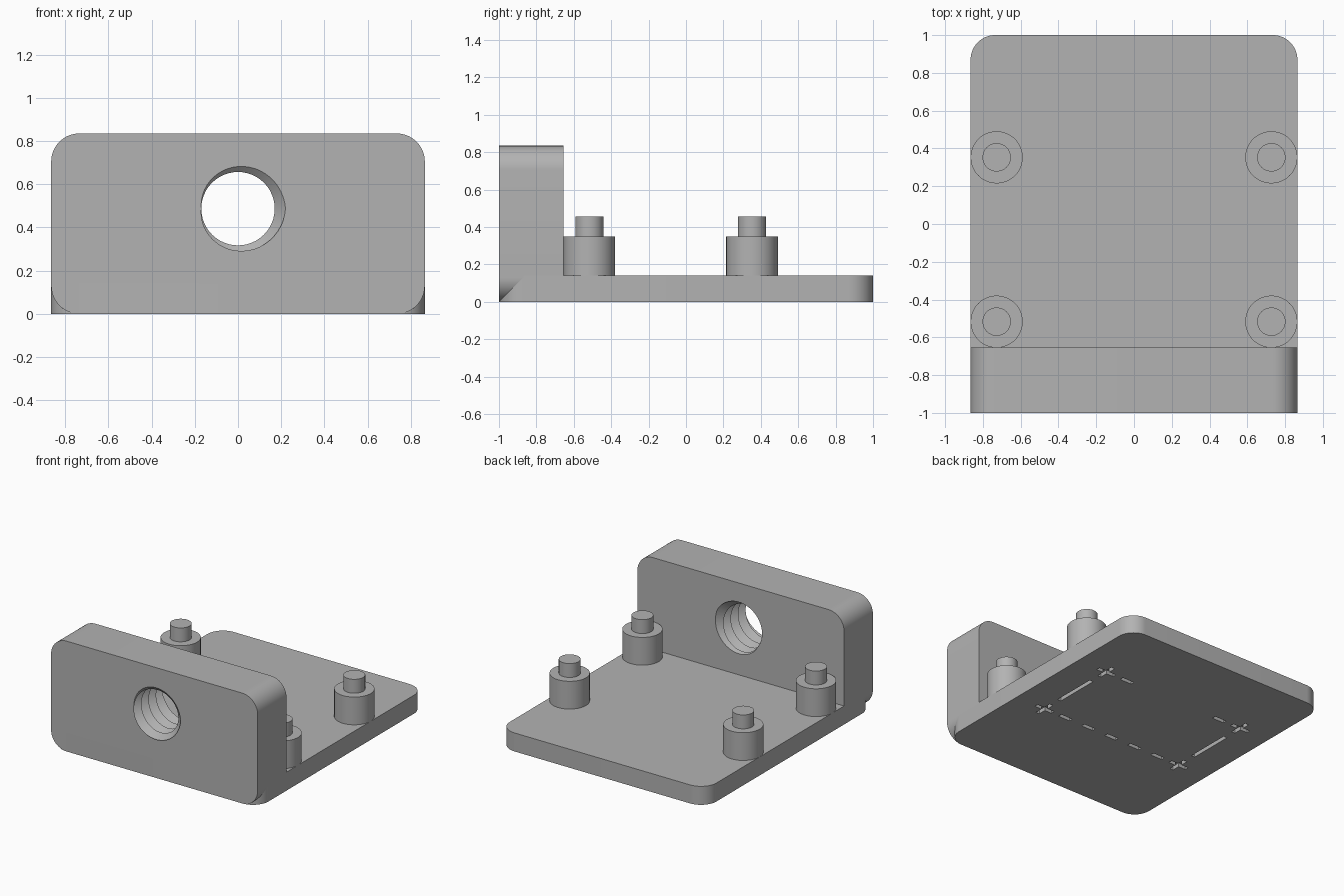
import bpy
import bmesh
import math
from mathutils import Matrix, Vector

if "Cube" in bpy.data.objects:
    bpy.data.objects.remove(bpy.data.objects["Cube"])

grey = bpy.data.materials.new("plain grey")
grey.use_nodes = True
grey.diffuse_color = (0.45, 0.45, 0.45, 1)
grey.node_tree.nodes["Principled BSDF"].inputs["Base Color"].default_value = grey.diffuse_color

HALF_W, FILLET = 0.865, 0.13
PLATE_H, WALL_H, WALL_BACK = 0.14, 0.835, -0.655


def make_object(name, bm):
    bmesh.ops.recalc_face_normals(bm, faces=bm.faces[:])
    mesh = bpy.data.meshes.new(name)
    bm.to_mesh(mesh)
    bm.free()
    mesh.materials.append(grey)
    obj = bpy.data.objects.new(name, mesh)
    bpy.context.collection.objects.link(obj)
    return obj


def activate(obj):
    bpy.ops.object.select_all(action="DESELECT")
    obj.select_set(True)
    bpy.context.view_layer.objects.active = obj


def smooth(obj):
    activate(obj)
    bpy.ops.object.shade_smooth_by_angle(angle=math.radians(30))


def add_box(bm, low, high):
    low, high = Vector(low), Vector(high)
    matrix = Matrix.Translation((low + high) / 2) @ Matrix.Diagonal((*(high - low), 1))
    return bmesh.ops.create_cube(bm, size=1, matrix=matrix)["verts"]


def rounded_slab(name, low, high, axis):
    """Box whose four edges parallel to the axis are filleted."""
    bm = bmesh.new()
    add_box(bm, low, high)
    edges = [e for e in bm.edges
             if abs((e.verts[0].co - e.verts[1].co).normalized()[axis]) > 0.9]
    bmesh.ops.bevel(bm, geom=edges, offset=FILLET, segments=14, profile=0.5, affect="EDGES")
    return make_object(name, bm)


def cut(obj, cutter):
    cutter.hide_render = True
    mod = obj.modifiers.new("cut", "BOOLEAN")
    mod.operation, mod.solver, mod.object = "DIFFERENCE", "EXACT", cutter
    mod.use_self = True
    activate(obj)
    bpy.ops.object.modifier_apply(modifier=mod.name)
    bpy.data.objects.remove(cutter)


def thread_cutter(name, z, minor, major, pitch, turns, n=48):
    """Solid screw along y, with a V-shaped helical thread."""
    bm = bmesh.new()
    start = -1 - 1.5 * pitch
    count = turns * n

    def strand(radius, shift):
        return [bm.verts.new((radius * math.cos(math.tau * i / n),
                              start + pitch * (i / n + shift),
                              z - radius * math.sin(math.tau * i / n)))
                for i in range(count + 1)]

    crest, root = strand(minor, 0), strand(major, 0.5)
    for i in range(count):
        bm.faces.new((crest[i], crest[i + 1], root[i + 1], root[i]))
        if i + n < count:
            bm.faces.new((root[i], root[i + 1], crest[i + 1 + n], crest[i + n]))
    # close both ends with fans
    open_edges = [e for e in bm.edges if e.is_boundary]
    middle = start + pitch * turns / 2
    for side in (-1, 1):
        loop = [e for e in open_edges if (e.verts[0].co.y - middle) * side > 0]
        y = sum(e.verts[0].co.y for e in loop) / len(loop)
        hub = bm.verts.new((0, y, z))
        for e in loop:
            bm.faces.new((e.verts[0], e.verts[1], hub))
    return make_object(name, bm)


# Base plate
plate = rounded_slab("base_plate", (-HALF_W, -1, 0), (HALF_W, 1, PLATE_H), 2)

# Engraved dashed frame with corner crosses on the underside
marks = bmesh.new()


def groove(x, y, length_x, length_y):
    add_box(marks, (x - length_x / 2, y - length_y / 2, -0.05),
            (x + length_x / 2, y + length_y / 2, 0.03))


LINE, FRAME_X, FRONT_Y, REAR_Y = 0.03, 0.61, -0.245, 0.425
for side in (-1, 1):
    groove(side * FRAME_X, 0.09, LINE, 0.35)
    groove(side * 0.42, REAR_Y, 0.1, LINE)
    for y in (FRONT_Y, REAR_Y):
        groove(side * FRAME_X, y, LINE, 0.15)
        groove(side * FRAME_X, y, 0.15, LINE)
for step in range(-2, 3):
    groove(step * 0.21, FRONT_Y, 0.1, LINE)
cut(plate, make_object("underside_marks", marks))
smooth(plate)

# Upright wall with threaded hole
wall = rounded_slab("front_wall", (-HALF_W, -1, 0), (HALF_W, WALL_BACK, WALL_H), 1)
cut(wall, thread_cutter("thread", 0.487, 0.17, 0.22, 0.088, 8))
smooth(wall)

# Stepped mounting posts
for y, end in ((-0.517, "front"), (0.353, "rear")):
    for x, side in ((-0.727, "right"), (0.727, "left")):
        bm = bmesh.new()
        profile = [(0, 0.12), (0.138, 0.12), (0.138, 0.35),
                   (0.075, 0.35), (0.075, 0.455), (0, 0.455)]
        points = [bm.verts.new((x + r, y, z)) for r, z in profile]
        edges = [bm.edges.new(pair) for pair in zip(points, points[1:])]
        bmesh.ops.spin(bm, geom=points + edges, cent=(x, y, 0), axis=(0, 0, 1),
                       angle=math.tau, steps=48)
        bmesh.ops.remove_doubles(bm, verts=bm.verts[:], dist=0.0005)
        smooth(make_object(f"{end}_{side}_post", bm))
